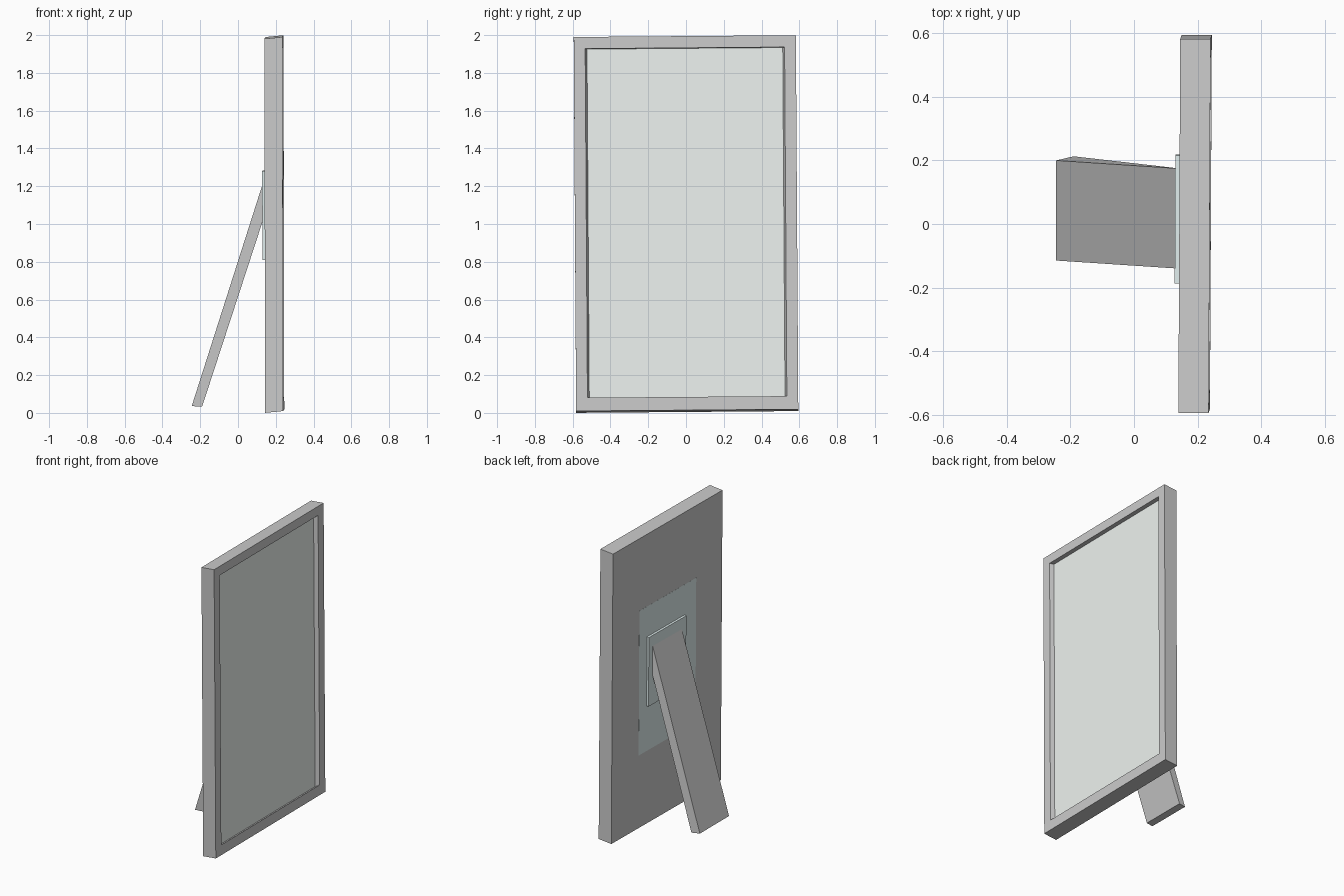
import bpy, bmesh

if "Cube" in bpy.data.objects:
    bpy.data.objects.remove(bpy.data.objects["Cube"])

BACK, FRONT, RECESS = 0.1445, 0.240, 0.213   # depth positions along x
HALF_W, HEIGHT = 0.588, 1.98


def settle(bm):
    """Apply the slight lean and skew shared by the frame and its fittings."""
    for v in bm.verts:
        x, y, z = v.co
        v.co = (x + 0.005 * y - 0.002 * (z - 1),
                y - 0.0065 * (z - 1),
                z + 0.005 + 0.008 * y + 0.1 * (x - BACK))


def finish(bm, name, color=None):
    bmesh.ops.recalc_face_normals(bm, faces=bm.faces)
    mesh = bpy.data.meshes.new(name)
    bm.to_mesh(mesh)
    bm.free()
    obj = bpy.data.objects.new(name, mesh)
    bpy.context.collection.objects.link(obj)
    if color:
        mat = bpy.data.materials.new(name + "_color")
        mat.diffuse_color = color
        mat.use_nodes = True
        mat.node_tree.nodes["Principled BSDF"].inputs["Base Color"].default_value = mat.diffuse_color
        mesh.materials.append(mat)
    return obj


def box(bm, x0, x1, y0, y1, z0, z1):
    geo = bmesh.ops.create_cube(bm, size=1)
    for v in geo["verts"]:
        v.co = (x1 if v.co.x > 0 else x0,
                y1 if v.co.y > 0 else y0,
                z1 if v.co.z > 0 else z0)


def panel(name, color, *bounds):
    bm = bmesh.new()
    box(bm, *bounds)
    settle(bm)
    return finish(bm, name, color)


def place(face, half_w, z0, z1, x):
    """Move a rectangular face that looks along x."""
    for v in face.verts:
        v.co = (x, half_w if v.co.y > 0 else -half_w, z1 if v.co.z > 1 else z0)


# frame: solid slab with a shallow, slightly tapered opening on the +x face
bm = bmesh.new()
box(bm, BACK, FRONT, -HALF_W, HALF_W, 0, HEIGHT)
bm.normal_update()
face = max(bm.faces, key=lambda f: f.calc_center_median().x)
bmesh.ops.inset_region(bm, faces=[face], thickness=0.05)
place(face, 0.528, 0.07, 1.918, FRONT)
bmesh.ops.inset_region(bm, faces=[face], thickness=0.01)
place(face, 0.518, 0.058, 1.918, RECESS - 0.001)
settle(bm)
finish(bm, "frame")

# glass pane in the recess
panel("glass", (0.855, 0.9, 0.875, 1),
      RECESS - 0.01, RECESS, -0.518, 0.518, 0.058, 1.918)

# flush backing patch and raised hinge plate on the back
TINT = (0.74, 0.85, 0.85, 1)
panel("backing_patch", TINT, BACK - 0.0005, BACK + 0.01, -0.31, 0.30, 0.497, 1.485)
panel("hinge_plate", TINT, BACK - 0.015, BACK + 0.005, -0.185, 0.217, 0.806, 1.278)

# slanted, slightly twisted stand leg, its upper end buried in the frame back
bm = bmesh.new()
ends = []
for pts in (((-0.245, 0.036, -0.115), (-0.19, 0.033, -0.102)),
            ((0.15, 1.273, -0.141), (0.15, 1.074, -0.141))):
    (xo, zo, yo), (xi, zi, yi) = pts
    ends.append([bm.verts.new(c) for c in
                 ((xo, yo, zo), (xi, yi, zi),
                  (xi, yi + 0.315, zi), (xo, yo + 0.315, zo))])
low, high = ends
bm.faces.new(low)
bm.faces.new(high)
for i in range(4):
    j = (i + 1) % 4
    bm.faces.new((low[i], low[j], high[j], high[i]))
finish(bm, "stand_leg")
